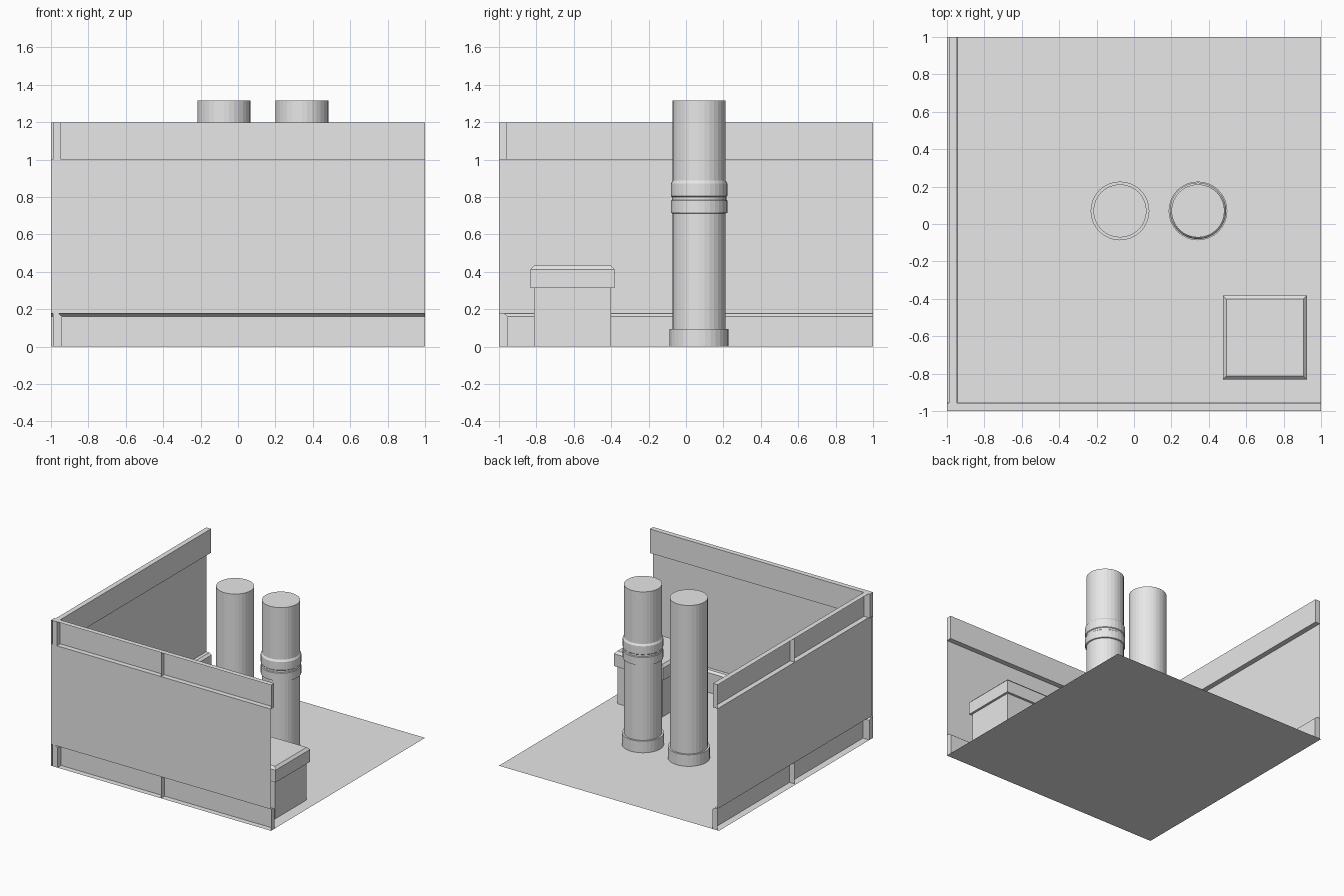
import bpy, bmesh, math
from mathutils import Matrix

cube = bpy.data.objects.get("Cube")
if cube:
    bpy.data.objects.remove(cube, do_unlink=True)

grey = bpy.data.materials.new("plain_grey")
grey.use_nodes = True
grey.diffuse_color = (0.8, 0.8, 0.8, 1)
grey.node_tree.nodes["Principled BSDF"].inputs["Base Color"].default_value = (0.8, 0.8, 0.8, 1)


def finish(bm, name):
    mesh = bpy.data.meshes.new(name)
    bm.to_mesh(mesh)
    bm.free()
    mesh.materials.append(grey)
    obj = bpy.data.objects.new(name, mesh)
    bpy.context.scene.collection.objects.link(obj)
    return obj


def sheet(name, corners):
    bm = bmesh.new()
    bm.faces.new([bm.verts.new(c) for c in corners])
    return finish(bm, name)


def stacked(name, x, y, profile, sides, turn=0.0):
    """Solid of stacked rings; profile holds (radius, height) pairs."""
    bm = bmesh.new()
    rings = []
    for r, z in profile:
        angles = [turn + 2 * math.pi * i / sides for i in range(sides)]
        rings.append([bm.verts.new((x + r * math.cos(a), y + r * math.sin(a), z)) for a in angles])
    for low, high in zip(rings, rings[1:]):
        for i in range(sides):
            j = (i + 1) % sides
            bm.faces.new((low[i], low[j], high[j], high[i]))
    bm.faces.new(rings[-1])
    bm.faces.new(rings[0][::-1])
    return finish(bm, name)


def trim(name, profile):
    """Hollow moulding, open on the outer side, with a cap at each joint."""
    bm = bmesh.new()
    rows = [[bm.verts.new((u, -1 + d, z)) for d, z in profile] for u in (-1, 0, 1)]
    for a, b in zip(rows, rows[1:]):
        for i in range(len(profile) - 1):
            bm.faces.new((a[i], b[i], b[i + 1], a[i + 1]))
    for k, row in enumerate(rows):
        bm.faces.new(row[::-1] if k == 0 else row)
    bmesh.ops.recalc_face_normals(bm, faces=bm.faces)
    return finish(bm, name)


# Floor
sheet("floor", [(-1, -1, 0), (1, -1, 0), (1, 1, 0), (-1, 1, 0)])

# Two walls, each a thin panel between a skirting and a cornice
skirting = [(0, 0), (0.047, 0), (0.047, 0.162), (0.028, 0.177), (0, 0.177)]
cornice = [(0, 1.0), (0.042, 1.0), (0.042, 1.197), (0, 1.197)]
side_turn = Matrix.Translation((0.012, 0, 0)) @ Matrix.Rotation(-math.pi / 2, 4, "Z")
for side, matrix in (("front", Matrix.Identity(4)), ("right", side_turn)):
    panel = sheet(side + "_wall_panel",
                  [(1, -1, 0.177), (-1, -1, 0.177), (-1, -1, 1), (1, -1, 1)])
    parts = [panel, trim(side + "_skirting", skirting), trim(side + "_cornice", cornice)]
    for part in parts:
        part.data.transform(matrix)

# Round columns on wider bases, one with a grooved collar
base = [(0.157, 0), (0.157, 0.095), (0.142, 0.095)]
collar = [(0.142, 0.712), (0.151, 0.715), (0.151, 0.78), (0.146, 0.785), (0.146, 0.80),
          (0.151, 0.805), (0.151, 0.872), (0.142, 0.887)]
top = [(0.142, 1.315)]
stacked("plain_column", -0.075, 0.07, base + top, 32)
stacked("collared_column", 0.342, 0.07, base + collar + top, 32)

# Square pedestal with a bevelled lid
diag = math.sqrt(2)
block = [(0.205, 0), (0.205, 0.312), (0.224, 0.312), (0.224, 0.413), (0.205, 0.433)]
stacked("pedestal", 0.70, -0.607, [(r * diag, z) for r, z in block], 4, math.pi / 4)
